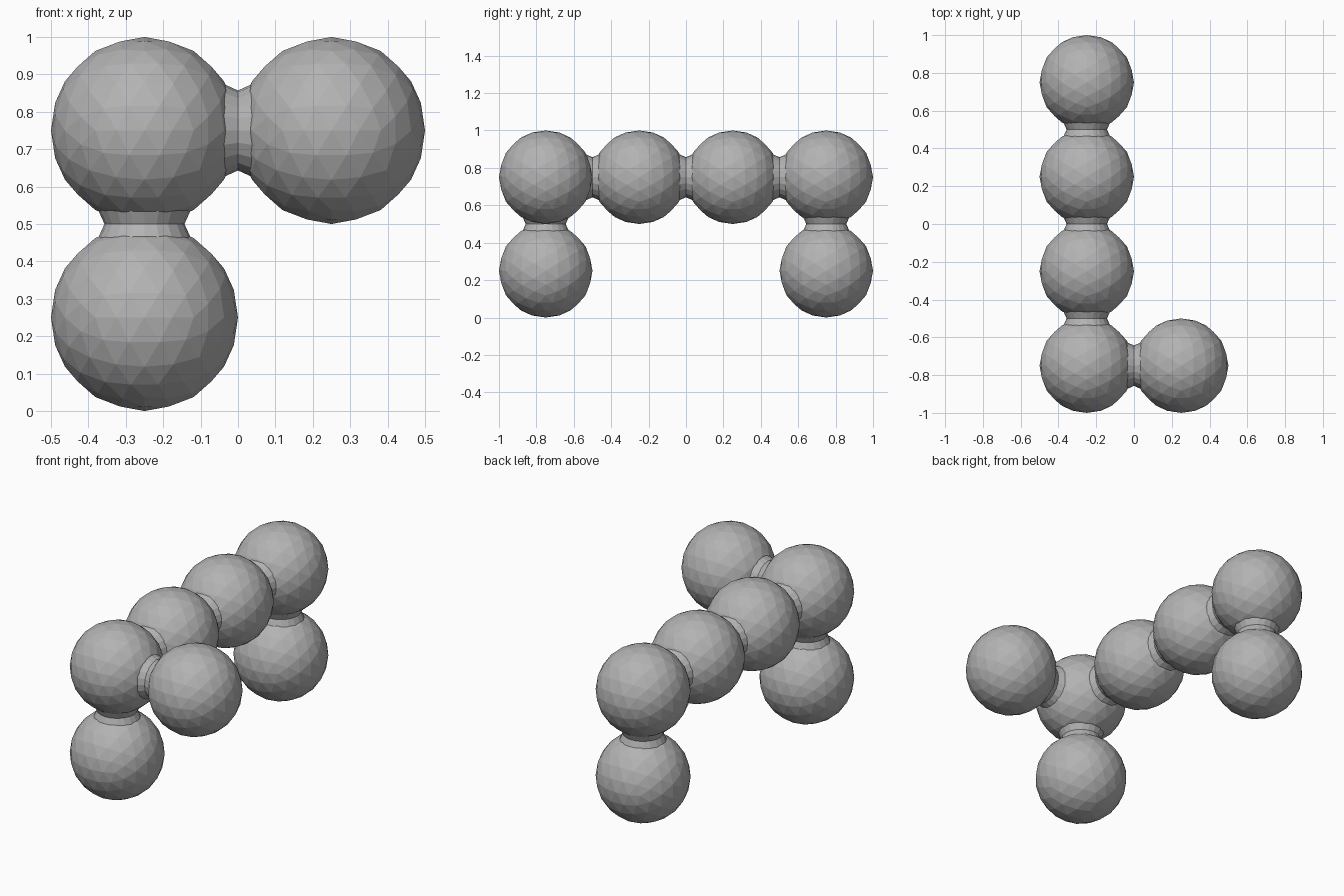
import bpy, bmesh, math
from mathutils import Vector, Matrix

if "Cube" in bpy.data.objects:
    bpy.data.objects.remove(bpy.data.objects["Cube"])

grey = bpy.data.materials.new("mid grey")
grey.diffuse_color = (0.45, 0.45, 0.45, 1)
grey.use_nodes = True
grey.node_tree.nodes["Principled BSDF"].inputs["Base Color"].default_value = grey.diffuse_color

R = 0.25            # ball radius
# ball centres: front foot, front corner, side branch, spine, back foot
balls = [(-.25, -.75, .25), (-.25, -.75, .75), (.25, -.75, .75),
         (-.25, -.25, .75), (-.25, .25, .75), (-.25, .75, .75),
         (-.25, .75, .25)]
links = [(0, 1), (1, 2), (1, 3), (3, 4), (4, 5), (5, 6)]


def finish(bm, name):
    bmesh.ops.recalc_face_normals(bm, faces=bm.faces)
    mesh = bpy.data.meshes.new(name)
    bm.to_mesh(mesh)
    bm.free()
    mesh.materials.append(grey)
    ob = bpy.data.objects.new(name, mesh)
    bpy.context.collection.objects.link(ob)
    return ob


def ball(name, centre):
    # geodesic ball turned so that edge midpoints sit on the main axes
    bm = bmesh.new()
    bmesh.ops.create_icosphere(bm, subdivisions=3, radius=R)
    tilt = math.pi / 2 - math.atan(2 / (1 + math.sqrt(5)))
    bmesh.ops.rotate(bm, verts=bm.verts, matrix=Matrix.Rotation(tilt, 3, 'Y'))
    bmesh.ops.translate(bm, verts=bm.verts, vec=centre)
    finish(bm, name)


def neck(name, a, b, sides=20):
    # waisted collar: two cone frusta meeting at the narrow middle
    a, b = Vector(a), Vector(b)
    bm = bmesh.new()
    rings = []
    for z, r in [(-.06, .134), (0, .107), (.06, .134)]:
        rings.append([bm.verts.new((r * math.cos(2 * math.pi * i / sides),
                                    r * math.sin(2 * math.pi * i / sides), z))
                      for i in range(sides)])
    for lo, hi in zip(rings, rings[1:]):
        for i in range(sides):
            j = (i + 1) % sides
            bm.faces.new((lo[i], lo[j], hi[j], hi[i]))
    bm.faces.new(rings[0][::-1])
    bm.faces.new(rings[-1])
    turn = (b - a).to_track_quat('Z', 'Y').to_matrix().to_4x4()
    bm.transform(Matrix.Translation((a + b) / 2) @ turn)
    finish(bm, name)


for n, c in enumerate(balls):
    ball(f"ball_{n + 1}", c)
for n, (i, j) in enumerate(links):
    neck(f"neck_{n + 1}", balls[i], balls[j])
